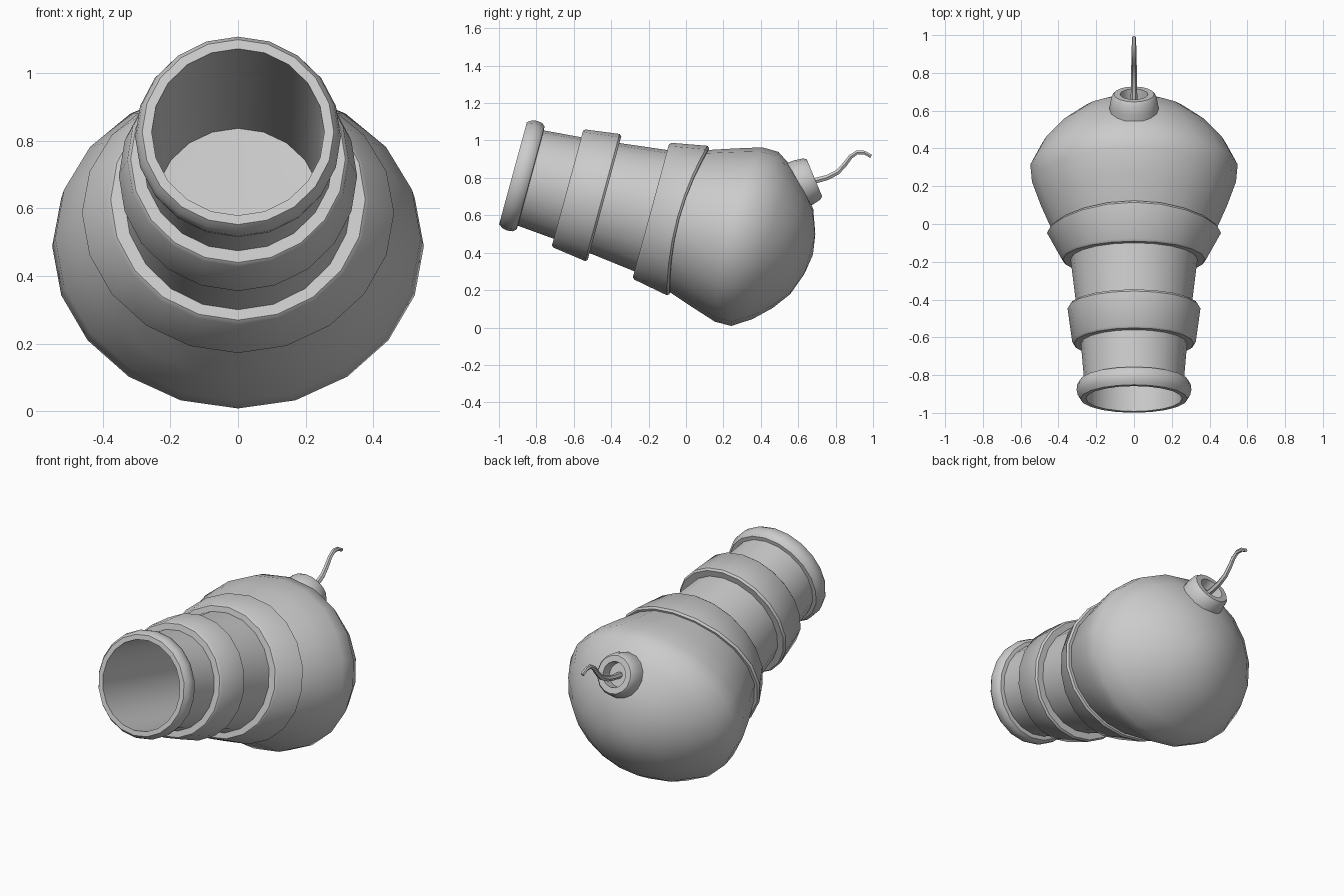
import bpy, bmesh
from math import sin, cos, pi, radians
from mathutils import Vector

if "Cube" in bpy.data.objects:
    bpy.data.objects.remove(bpy.data.objects["Cube"])


def lathe(name, origin, tilt, profile, sides=20, closed=False):
    """Spin points (t, r, side_r, bow) about an axis pitched by tilt in the YZ plane."""
    axis = Vector((0, cos(tilt), sin(tilt)))
    up = Vector((0, -sin(tilt), cos(tilt)))
    bm = bmesh.new()
    loops = []
    for p in profile:
        t, r = p[:2]
        w = p[2] if len(p) > 2 else r
        bow = p[3] if len(p) > 3 else 0
        ring = []
        for i in range(sides):
            a = 2 * pi * i / sides
            pos = (Vector(origin) + Vector((w * sin(a), 0, 0)) - up * r * cos(a)
                   + axis * (t - bow * sin(a) ** 2))
            ring.append(bm.verts.new(pos))
        loops.append(ring)
    pairs = list(zip(loops, loops[1:]))
    if closed:
        pairs.append((loops[-1], loops[0]))
    for a, b in pairs:
        for i in range(sides):
            j = (i + 1) % sides
            bm.faces.new((a[i], a[j], b[j], b[i]))
    bmesh.ops.remove_doubles(bm, verts=bm.verts, dist=1e-5)
    bmesh.ops.recalc_face_normals(bm, faces=bm.faces)
    mesh = bpy.data.meshes.new(name)
    bm.to_mesh(mesh)
    bm.free()
    ob = bpy.data.objects.new(name, mesh)
    bpy.context.collection.objects.link(ob)
    smooth(ob)
    return ob


def smooth(ob):
    bpy.ops.object.select_all(action='DESELECT')
    ob.select_set(True)
    bpy.context.view_layer.objects.active = ob
    bpy.ops.object.shade_smooth_by_angle(angle=radians(38))


MUZZLE = (0, -0.925, 0.825)
TILT = radians(-15.2)

# Hollow barrel with the rounded muzzle lip
lathe("barrel", MUZZLE, TILT, [
    (0.86, 0), (0.86, 0.245), (0, 0.255), (0, 0.283), (0.022, 0.298),
    (0.05, 0.304), (0.08, 0.300), (0.097, 0.286), (0.099, 0.264),
    (0.30, 0.281), (0.50, 0.304), (0.78, 0.338), (0.93, 0.355), (0.93, 0)])

# Middle band
lathe("middle_band", MUZZLE, TILT, [
    (0.302, 0.27), (0.302, 0.317), (0.312, 0.327), (0.495, 0.352),
    (0.507, 0.343), (0.507, 0.29)], closed=True)

# Flared rear band, bowed forward at the sides
lathe("rear_band", MUZZLE, TILT, [
    (0.764, 0.32), (0.764, 0.368, 0.376), (0.776, 0.379, 0.387, 0.002),
    (0.965, 0.414, 0.461, 0.055), (0.977, 0.405, 0.452, 0.055),
    (0.977, 0.36, 0.40, 0.055)], closed=True)

# Bulbous breech, wider than tall
lathe("breech", MUZZLE, TILT, [
    (0.86, 0), (0.86, 0.345, 0.37, 0.03), (0.97, 0.392, 0.43, 0.055),
    (1.12, 0.442, 0.493, 0.06), (1.25, 0.483, 0.54, 0.06),
    (1.34, 0.482, 0.549, 0.055), (1.44, 0.417, 0.485, 0.035),
    (1.53, 0.33, 0.385, 0.02), (1.60, 0.235, 0.27, 0.01),
    (1.645, 0.11, 0.125), (1.662, 0)])

# Fuse socket
lathe("fuse_socket", (0, 0.687, 0.80), radians(22.5), [
    (-0.16, 0), (-0.16, 0.13), (-0.067, 0.129), (-0.015, 0.119),
    (0, 0.107), (0, 0.073), (-0.06, 0.068), (-0.06, 0)], sides=16)

# Fuse cord, tapering to the tip
path = [(0.62, 0.775), (0.70, 0.787), (0.755, 0.802), (0.81, 0.83), (0.85, 0.873),
        (0.88, 0.913), (0.915, 0.937), (0.955, 0.935), (0.99, 0.915)]
curve = bpy.data.curves.new("fuse", 'CURVE')
curve.dimensions = '3D'
curve.bevel_depth = 0.018
curve.bevel_resolution = 1
curve.use_fill_caps = True
spline = curve.splines.new('POLY')
spline.points.add(len(path) - 1)
for i, (pt, (y, z)) in enumerate(zip(spline.points, path)):
    pt.co = (0, y, z, 1)
    pt.radius = 1 - 0.05 * i
fuse = bpy.data.objects.new("fuse", curve)
bpy.context.collection.objects.link(fuse)
bpy.ops.object.select_all(action='DESELECT')
fuse.select_set(True)
bpy.context.view_layer.objects.active = fuse
bpy.ops.object.convert(target='MESH')
smooth(bpy.context.view_layer.objects.active)
